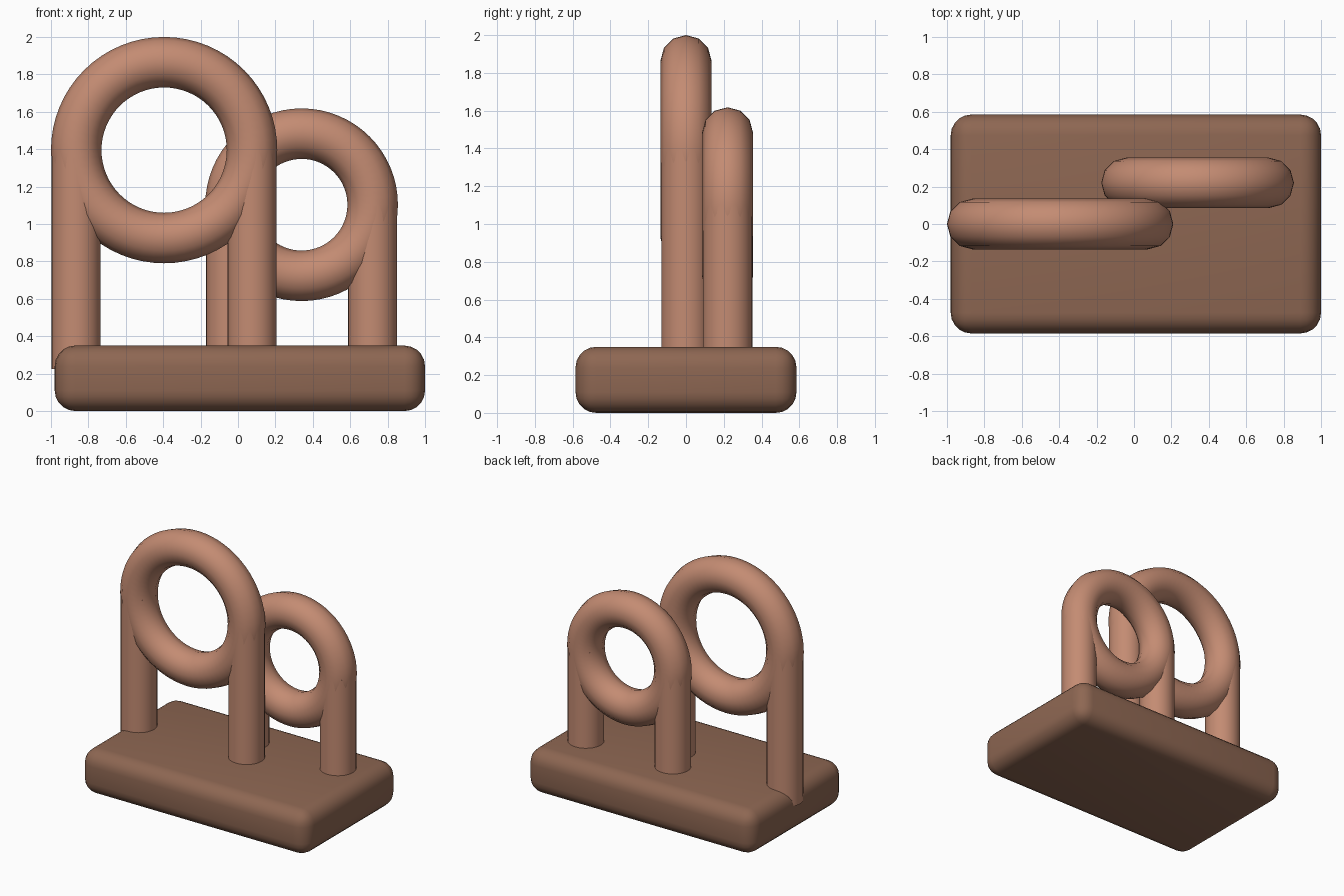
import bpy
import math

cube = bpy.data.objects.get("Cube")
if cube:
    bpy.data.objects.remove(cube, do_unlink=True)


def make_material(name, rgb):
    mat = bpy.data.materials.new(name)
    mat.use_nodes = True
    color = (*rgb, 1.0)
    mat.diffuse_color = color
    mat.node_tree.nodes["Principled BSDF"].inputs["Base Color"].default_value = color
    return mat


copper = make_material("light_copper_brown", (0.55, 0.26, 0.17))
brown = make_material("dark_brown", (0.27, 0.135, 0.085))


def finish(name, mat, angle=40):
    obj = bpy.context.object
    obj.name = name
    obj.data.materials.append(mat)
    bpy.ops.object.shade_smooth_by_angle(angle=math.radians(angle))
    return obj


# Rounded base slab
bpy.ops.mesh.primitive_cube_add(size=1, location=(0.01, 0, 0.175))
base = bpy.context.object
base.scale = (1.98, 1.17, 0.35)
bpy.ops.object.transform_apply(location=False, rotation=False, scale=True)
bevel = base.modifiers.new("rounded_edges", "BEVEL")
bevel.width = 0.11
bevel.segments = 5
bpy.ops.object.modifier_apply(modifier=bevel.name)
finish("base", brown)


def ring_on_legs(prefix, x, y, z, radius):
    """Upright ring held by a leg under each side."""
    bpy.ops.mesh.primitive_torus_add(
        major_radius=radius, minor_radius=0.135,
        major_segments=64, minor_segments=12,
        location=(x, y, z), rotation=(math.pi / 2, 0, 0))
    finish(prefix + "_ring", copper)
    bottom = 0.225
    for side, sign in (("right", -1), ("left", 1)):
        bpy.ops.mesh.primitive_cylinder_add(
            vertices=32, radius=0.131, depth=z - bottom,
            location=(x + sign * radius, y, (z + bottom) / 2))
        finish(f"{prefix}_{side}_leg", copper)


# Tall ring in front, short ring behind
ring_on_legs("tall", -0.395, 0, 1.395, 0.47)
ring_on_legs("short", 0.34, 0.22, 1.103, 0.38)
